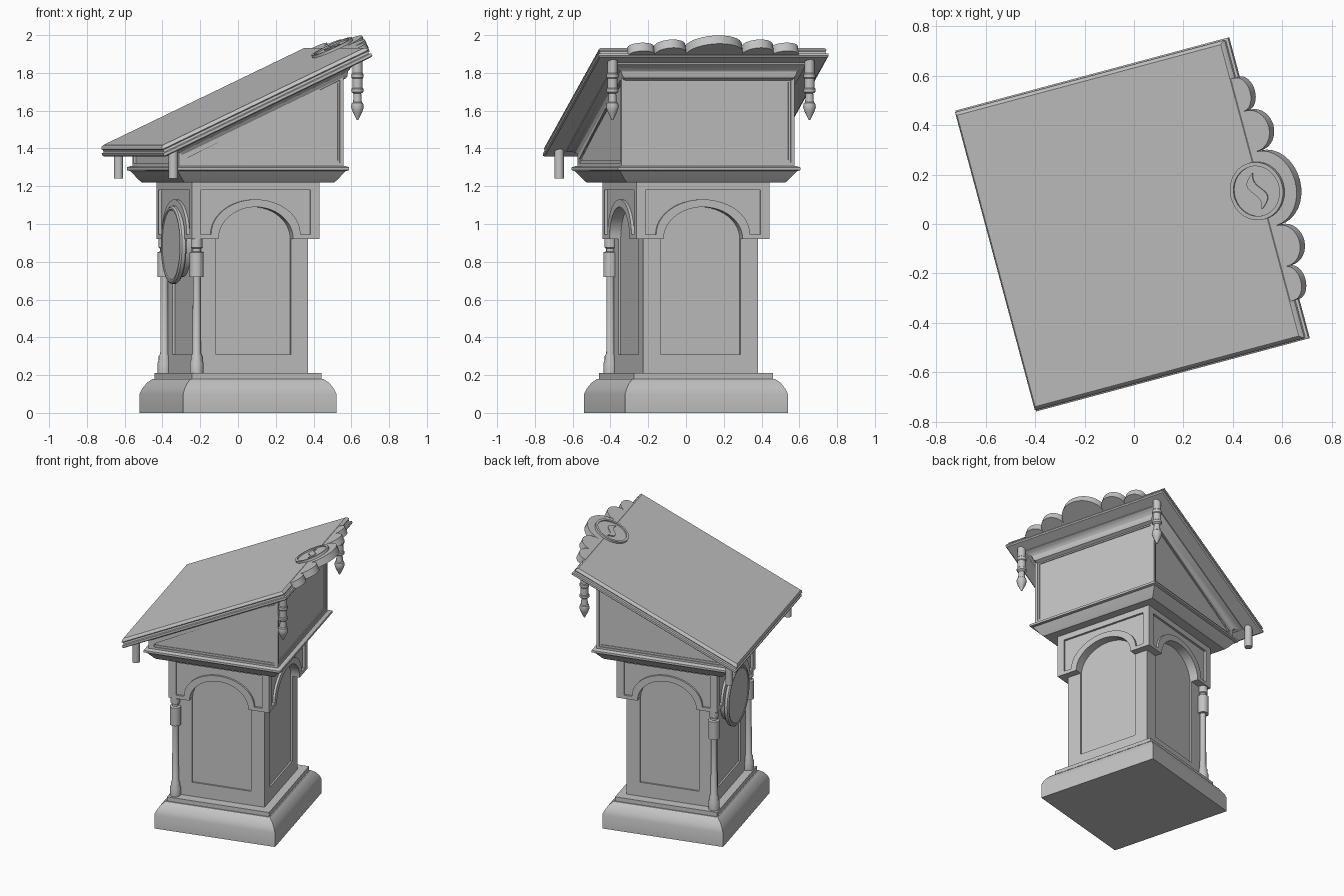
import bpy, bmesh
from math import sin, cos, pi, radians
from mathutils import Matrix

cube = bpy.data.objects.get("Cube")
if cube:
    bpy.data.objects.remove(cube, do_unlink=True)

GREY = (0.55, 0.55, 0.55, 1)
mat = bpy.data.materials.new("plain_grey")
mat.use_nodes = True
mat.diffuse_color = GREY
mat.node_tree.nodes["Principled BSDF"].inputs["Base Color"].default_value = GREY

TURN = Matrix.Rotation(radians(15), 4, 'Z')
TILT = Matrix.Translation((0, 0, 1.62)) @ Matrix.Rotation(radians(-25), 4, 'Y')
FLAT = Matrix.Identity(4)
SIDES = {"front": 0, "right": 90, "back": 180, "left": 270}
made = []


def finish(name, bm, matrix):
    bmesh.ops.recalc_face_normals(bm, faces=bm.faces)
    mesh = bpy.data.meshes.new(name)
    bm.to_mesh(mesh)
    bm.free()
    mesh.materials.append(mat)
    obj = bpy.data.objects.new(name, mesh)
    obj.matrix_world = TURN @ matrix
    bpy.context.collection.objects.link(obj)
    made.append(obj)
    return obj


def side_matrix(side, dist):
    """Local x runs along the side, y goes up, z points outward."""
    return (Matrix.Rotation(radians(SIDES[side]), 4, 'Z')
            @ Matrix.Translation((0, -dist, 0)) @ Matrix.Rotation(pi / 2, 4, 'X'))


def skin(bm, loops):
    for a, b in zip(loops, loops[1:]):
        for i in range(len(a)):
            j = (i + 1) % len(a)
            bm.faces.new((a[i], a[j], b[j], b[i]))


def prism(name, pts, z0, z1, matrix=FLAT):
    bm = bmesh.new()
    loops = [[bm.verts.new((x, y, z)) for x, y in pts] for z in (z0, z1)]
    skin(bm, loops)
    for loop in loops:
        bm.faces.new(loop)
    return finish(name, bm, matrix)


def frame(name, outer, inner, z0, z1, matrix=FLAT):
    """Raised border between two outlines of equal point count."""
    bm = bmesh.new()
    order = ((outer, z0), (outer, z1), (inner, z1), (inner, z0))
    loops = [[bm.verts.new((x, y, z)) for x, y in pts] for pts, z in order]
    skin(bm, loops + loops[:1])
    return finish(name, bm, matrix)


def stack(name, hx, hy, steps, matrix=FLAT):
    """Rectangular moulding from (inset, height) steps."""
    bm = bmesh.new()
    loops = [[bm.verts.new((sx * (hx - d), sy * (hy - d), z))
              for sx, sy in ((-1, -1), (1, -1), (1, 1), (-1, 1))] for d, z in steps]
    skin(bm, loops)
    bm.faces.new(loops[0])
    bm.faces.new(loops[-1])
    return finish(name, bm, matrix)


def lathe(name, profile, matrix, sides=20):
    bm = bmesh.new()
    loops = [[bm.verts.new((r * cos(2 * pi * i / sides), r * sin(2 * pi * i / sides), z))
              for i in range(sides)] for r, z in profile]
    skin(bm, loops)
    bm.faces.new(loops[0])
    bm.faces.new(loops[-1])
    return finish(name, bm, matrix)


def rect(w, z0, z1):
    return [(-w, z0), (w, z0), (w, z1), (-w, z1)]


def arch(rx, rz, z):
    return [(-rx * cos(pi * i / 24), z + rz * sin(pi * i / 24)) for i in range(25)]


def arched_plate(w, bottom, top, curve):
    return [(-w, bottom)] + curve + [(w, bottom), (w, top), (-w, top)]


def circle(r, n=40):
    return [(r * cos(2 * pi * i / n), r * sin(2 * pi * i / n)) for i in range(n)]


# Base, body and cornice
stack("base", .42, .446, [(0, 0), (0, .10), (.012, .13), (.032, .16), (.057, .18),
                          (.065, .18), (.065, .21)])
body = stack("body", .30, .315, [(0, .21), (0, 1.23)])
stack("cornice", .475, .50, [(.065, 1.22), (.05, 1.235), (.015, 1.28), (0, 1.285),
                             (0, 1.30), (.02, 1.308)])

# Arched panels sunk into the body, with an arched frieze around the top
for side in SIDES:
    wide = side in ("front", "back")
    half, dist = (.35, .365) if wide else (.365, .35)
    opening = .205 if wide else .217
    cutter = prism("panel_cutter", [(-opening, .31)] + arch(opening, .17, .92)
                   + [(opening, .31)], -.012, .05, side_matrix(side, dist - .05))
    cutter.hide_render = True
    cutter.hide_viewport = True
    cutter.hide_set(True)
    made.remove(cutter)
    cut = body.modifiers.new("panel", 'BOOLEAN')
    cut.object = cutter
    cut.solver = 'EXACT'
    curve = arch(opening, .17, .92)
    place = side_matrix(side, dist)
    prism(side + "_frieze", arched_plate(half - .015, .92, 1.22, curve), -.055, -.015, place)
    field = arched_plate(half - .045, .945, 1.18, arch(opening + .04, .185, .945))
    frame(side + "_frieze_border", arched_plate(half, .92, 1.22, curve), field,
          -.05, 0, place)

# Round plaque on the low side
place = side_matrix("left", 0)
place = place @ Matrix.Translation((0, .89, 0))
lathe("plaque", [(.17, .30), (.17, .335), (.198, .335), (.207, .343), (.207, .362),
                 (.198, .370), (.188, .370), (.183, .366)], place, 40)

# Corner columns on the low side
column = [(.036, .21), (.036, .265), (.03, .28), (.03, .30), (.022, .315), (.020, .72),
          (.037, .72), (.037, .85), (.022, .855), (.022, .87), (.031, .875), (.031, .93)]
for s, word in ((-1, "front"), (1, "back")):
    lathe(word + "_column", column, Matrix.Translation((-.315, s * .33, 0)))

# Wedge box under the desk, with raised panel borders
wedge = [(-.438, 1.30), (.438, 1.30), (.438, 1.83), (-.438, 1.42)]
prism("desk_box", wedge, -.926, 0, side_matrix("front", .463))
outer = [(-.45, 1.30), (.45, 1.30), (.45, 1.82), (-.45, 1.40)]
inner = [(-.412, 1.322), (.432, 1.322), (.432, 1.765), (-.412, 1.345)]
for side, s in (("front", 1), ("back", -1)):
    frame(side + "_box_border", [(s * x, z) for x, z in outer],
          [(s * x, z) for x, z in inner], -.013, 0, side_matrix(side, .475))
    frame(side + "_box_bead", [(s * x, z) for x, z in inner],
          [(s * x * .975, 1.335 + (z - 1.322) * .93) for x, z in inner],
          -.013, -.006, side_matrix(side, .475))
frame("high_box_border", rect(.475, 1.30, 1.82), rect(.455, 1.325, 1.765),
      -.013, 0, side_matrix("right", .45))
frame("high_box_bead", rect(.455, 1.325, 1.765), rect(.442, 1.338, 1.752),
      -.013, -.006, side_matrix("right", .45))
frame("low_box_border", rect(.475, 1.30, 1.40), rect(.455, 1.32, 1.36),
      -.013, 0, side_matrix("left", .45))

# Sloping desk top with moulded edge and crown below
stack("desk_top", .629, .63, [(.008, 0), (0, .006), (0, .020), (.010, .024), (.012, .036),
                              (.006, .042), (.012, .054), (.020, .06)], TILT)
stack("desk_crown", .55, .525, [(.062, -.06), (.052, -.052), (.042, -.03), (.015, -.012),
                                (0, -.008), (0, .005)], TILT)

# Scalloped crest along the high edge
crest = [(.57, -.47)]
for mid, half, low, peak in ((-.395, .07, .63, .68), (-.24, .085, .64, .72),
                             (0, .155, .635, .771), (.24, .085, .64, .72),
                             (.395, .07, .63, .68)):
    crest += [(low + (peak - low) * sin(pi * i / 16), mid - half * cos(pi * i / 16))
              for i in range(17)]
crest.append((.57, .47))
prism("crest", crest, .01, .058, TILT)

# Medallion with a curved relief
spot = TILT @ Matrix.Translation((.60, 0, 0))
prism("medallion", circle(.118), .03, .066, spot)
frame("medallion_rim", circle(.118), circle(.102), .06, .074, spot)
steps = [i / 16 for i in range(17)]
wave = [(.02 * sin(2 * pi * t) - .022 * sin(pi * t), -.075 + .15 * t) for t in steps]
wave += [(.02 * sin(2 * pi * t) + .022 * sin(pi * t) + .004, -.075 + .15 * t)
         for t in reversed(steps)]
prism("medallion_relief", wave, .06, .072, spot)

# Turned pendants under the high corners, plain pegs under the low corners
pendant = [(.027, 1.87), (.027, 1.80), (.031, 1.795), (.031, 1.775), (.027, 1.77),
           (.027, 1.72), (.032, 1.715), (.032, 1.70), (.020, 1.69), (.023, 1.645),
           (.030, 1.64), (.034, 1.62), (.026, 1.595), (.004, 1.55)]
for s, word in ((-1, "front"), (1, "back")):
    lathe(word + "_pendant", pendant, Matrix.Translation((.51, s * .54, 0)))
    lathe(word + "_peg", [(.025, 1.24), (.025, 1.40)], Matrix.Translation((-.505, s * .56, 0)))

# Smooth the curves, keep edges sharp
bpy.ops.object.select_all(action='DESELECT')
for obj in made:
    obj.select_set(True)
bpy.context.view_layer.objects.active = body
bpy.ops.object.shade_smooth_by_angle(angle=radians(30))
